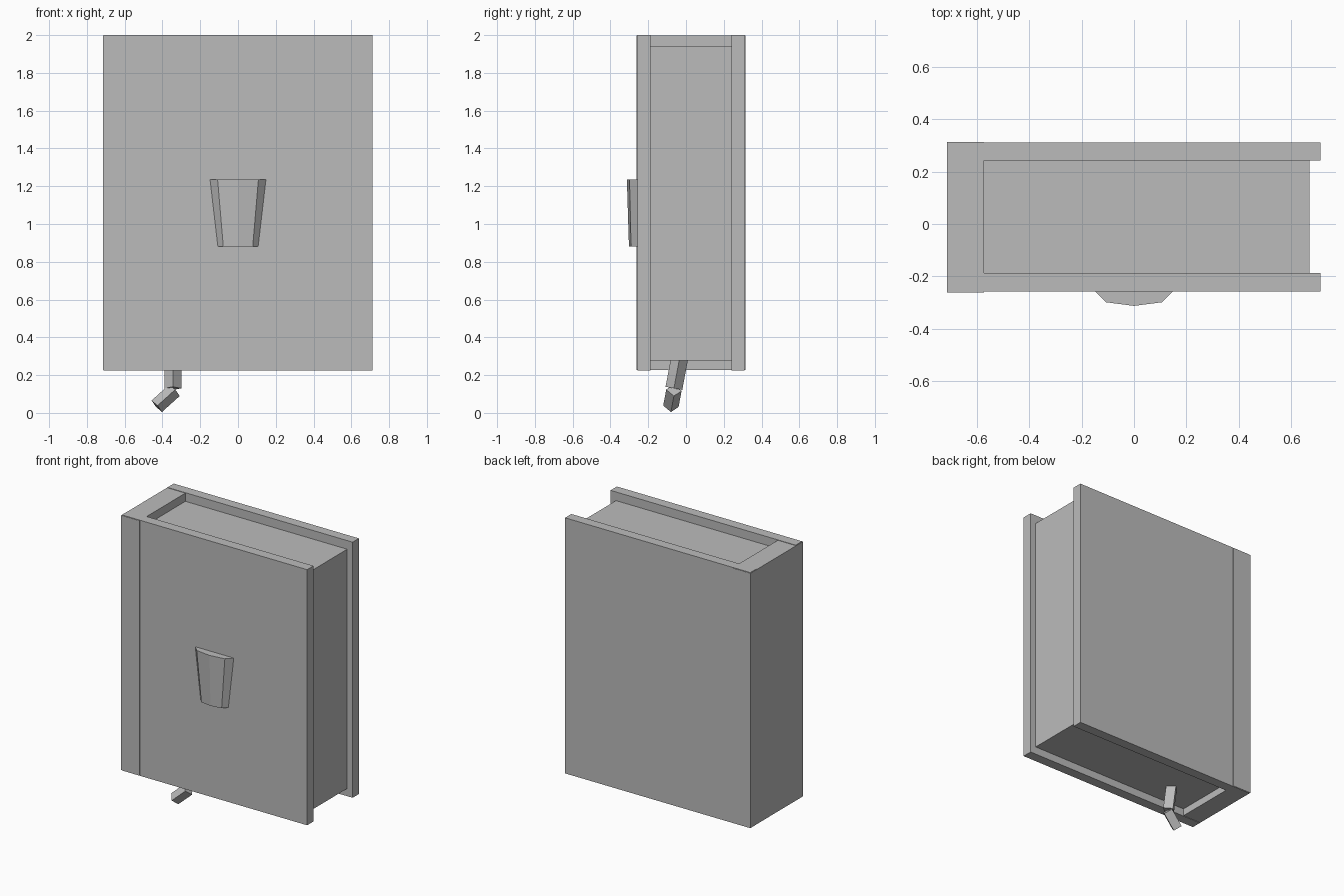
import bpy
import bmesh
from mathutils import Vector

cube = bpy.data.objects.get("Cube")
if cube:
    bpy.data.objects.remove(cube, do_unlink=True)

# Single plain grey for the whole book
grey = bpy.data.materials.new("plain grey")
grey.use_nodes = True
colour = (0.5, 0.5, 0.5, 1)
grey.diffuse_color = colour
grey.node_tree.nodes["Principled BSDF"].inputs["Base Color"].default_value = colour


def add_object(name, bm):
    bmesh.ops.recalc_face_normals(bm, faces=bm.faces)
    mesh = bpy.data.meshes.new(name)
    bm.to_mesh(mesh)
    bm.free()
    mesh.materials.append(grey)
    obj = bpy.data.objects.new(name, mesh)
    bpy.context.collection.objects.link(obj)
    return obj


def box(name, low, high):
    """Box between two opposite corners."""
    low, high = Vector(low), Vector(high)
    bm = bmesh.new()
    bmesh.ops.create_cube(bm, size=1)
    bmesh.ops.scale(bm, vec=high - low, verts=bm.verts)
    bmesh.ops.translate(bm, vec=(low + high) / 2, verts=bm.verts)
    return add_object(name, bm)


def loft(name, ring_a, ring_b):
    """Closed solid between two matching outlines."""
    bm = bmesh.new()
    a = [bm.verts.new(p) for p in ring_a]
    b = [bm.verts.new(p) for p in ring_b]
    bm.faces.new(a)
    bm.faces.new(b)
    for i in range(len(a)):
        j = (i + 1) % len(a)
        bm.faces.new((a[i], a[j], b[j], b[i]))
    return add_object(name, bm)


def square_bar(name, start, end, radius):
    """Square bar whose corners point front, back and sideways."""
    start, end = Vector(start), Vector(end)
    axis = (end - start).normalized()
    side = axis.cross(Vector((0, 1, 0))).normalized()
    depth = side.cross(axis)
    corners = [side * radius, depth * radius, -side * radius, -depth * radius]
    return loft(name, [start + c for c in corners], [end + c for c in corners])


# Covers, page block and the slightly proud spine
box("front_cover", (-0.712, -0.258, 0.224), (0.712, -0.188, 2.0))
box("back_cover", (-0.712, 0.242, 0.224), (0.712, 0.311, 2.0))
box("page_block", (-0.60, -0.19, 0.277), (0.67, 0.244, 1.94))
box("spine", (-0.715, -0.261, 0.227), (-0.574, 0.314, 1.997))

# Tapered faceted clasp on the front cover
half = [(0.148, -0.25), (0.148, -0.258), (0.108, -0.299)]
outline = half + [(0, -0.313)] + [(-x, y) for x, y in reversed(half)]
taper = 0.72
loft("front_clasp",
     [(x, y, 1.235) for x, y in outline],
     [(x * taper, -0.258 + (y + 0.258) * 0.8, 0.88) for x, y in outline])

# Bent ribbon bookmark hanging below the pages
square_bar("bookmark_upper", (-0.345, -0.032, 0.30), (-0.345, -0.064, 0.13), 0.045)
square_bar("bookmark_lower", (-0.336, -0.064, 0.12), (-0.43, -0.08, 0.035), 0.041)
